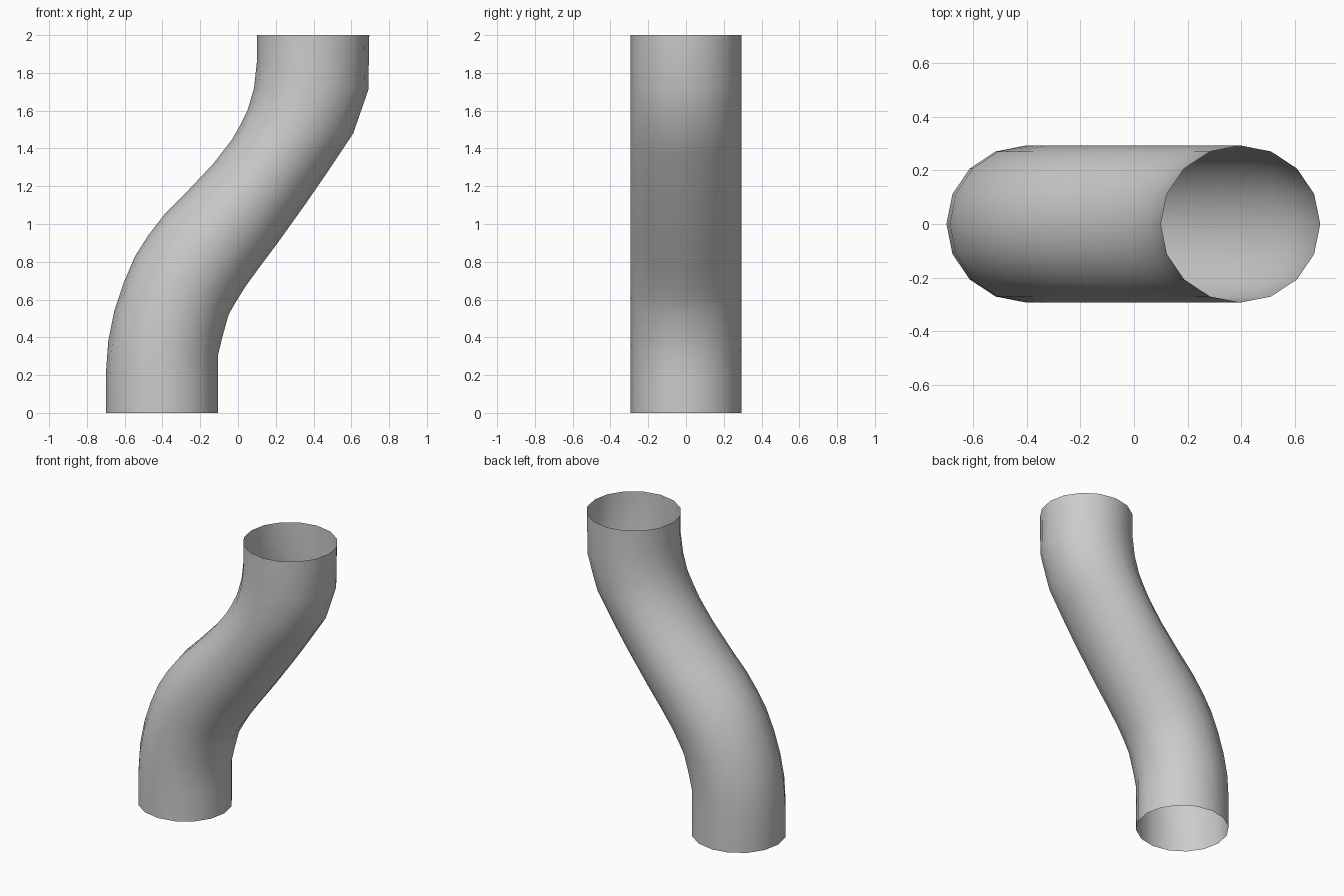
import bpy, bmesh, math
from mathutils import Vector

if "Cube" in bpy.data.objects:
    bpy.data.objects.remove(bpy.data.objects["Cube"])

# Each ring: left x, z and right x, z where it meets the pipe's outline
RINGS = [
    (-.70, 0, -.105, 0), (-.70, .20, -.105, .18), (-.687, .38, -.105, .31),
    (-.655, .54, -.083, .40), (-.605, .69, -.05, .52), (-.545, .83, -.01, .59),
    (-.475, .94, .04, .67), (-.39, 1.05, .12, .78), (-.29, 1.15, .21, .90),
    (-.13, 1.32, .36, 1.11), (-.03, 1.45, .46, 1.255), (.01, 1.52, .53, 1.36),
    (.05, 1.60, .61, 1.48), (.085, 1.72, .65, 1.595), (.10, 1.86, .69, 1.71),
    (.10, 2.0, .695, 2.0),
]
SIDES, RADIUS = 16, 0.293

# Open S-bend pipe skinned over the tilted rings
bm = bmesh.new()
loops = []
for lx, lz, rx, rz in RINGS:
    left, right = Vector((lx, 0, lz)), Vector((rx, 0, rz))
    mid, half = (left + right) / 2, (right - left) / 2
    loop = []
    for i in range(SIDES):
        a = math.tau * i / SIDES
        loop.append(bm.verts.new(mid + half * math.cos(a) + Vector((0, RADIUS * math.sin(a), 0))))
    loops.append(loop)
for low, high in zip(loops, loops[1:]):
    for i in range(SIDES):
        j = (i + 1) % SIDES
        bm.faces.new((low[i], low[j], high[j], high[i])).smooth = True

mesh = bpy.data.meshes.new("bent_pipe")
bm.to_mesh(mesh)
bm.free()
bpy.context.collection.objects.link(bpy.data.objects.new("bent_pipe", mesh))
